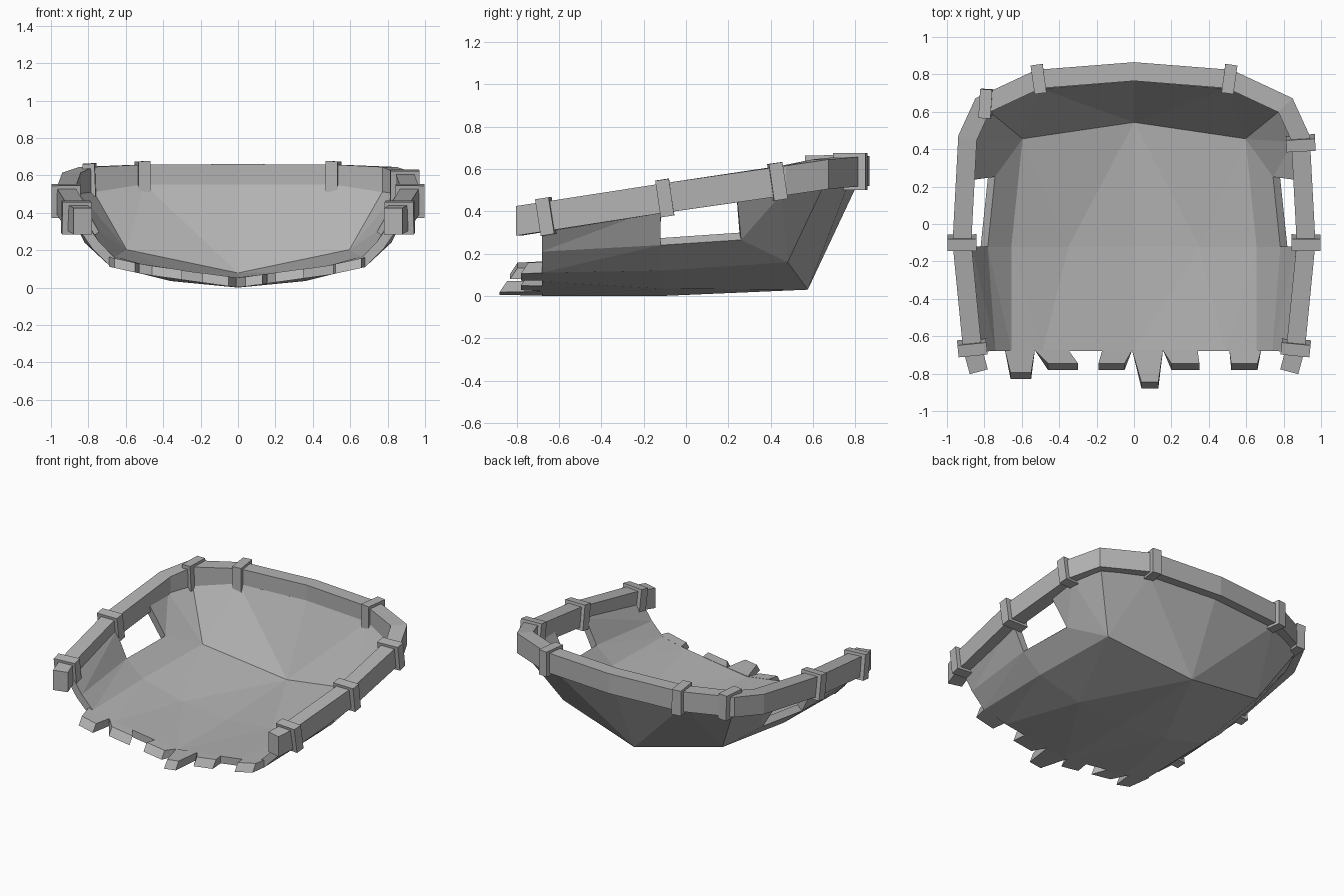
import bpy, bmesh
from mathutils import Vector, Matrix

if "Cube" in bpy.data.objects:
    bpy.data.objects.remove(bpy.data.objects["Cube"], do_unlink=True)

grey = bpy.data.materials.new("weathered_grey")
grey.use_nodes = True
colour = (0.45, 0.45, 0.45, 1)
grey.diffuse_color = colour
grey.node_tree.nodes["Principled BSDF"].inputs["Base Color"].default_value = colour


def make(name, bm):
    bmesh.ops.recalc_face_normals(bm, faces=bm.faces)
    mesh = bpy.data.meshes.new(name)
    bm.to_mesh(mesh)
    bm.free()
    mesh.materials.append(grey)
    ob = bpy.data.objects.new(name, mesh)
    bpy.context.collection.objects.link(ob)
    return ob


# Hull shell: named points of one half, mirrored, then thickened inwards
P = {
    "keel_front": (0, -0.68, 0), "keel_mid": (0, -0.12, 0), "keel_back": (0, 0.575, 0.03),
    "floor_front": (0.5, -0.68, 0.07), "floor_mid": (0.36, -0.12, 0.035),
    "chine_front": (0.68, -0.68, 0.11), "chine_mid": (0.68, -0.12, 0.12),
    "chine_back": (0.62, 0.48, 0.16),
    "side_front": (0.78, -0.68, 0.21), "side_mid": (0.82, -0.12, 0.24),
    "side_back": (0.78, 0.26, 0.265),
    "top_front": (0.87, -0.68, 0.34), "top_mid": (0.91, -0.12, 0.42),
    "top_back": (0.9, 0.24, 0.47), "top_bend": (0.89, 0.45, 0.48),
    "top_corner": (0.81, 0.64, 0.5), "stern_side": (0.51, 0.765, 0.525),
    "stern_mid": (0, 0.81, 0.53),
}
FACES = [
    "keel_front floor_front floor_mid", "keel_front floor_mid keel_mid",
    "keel_mid floor_mid keel_back", "floor_front chine_front chine_mid",
    "floor_front chine_mid floor_mid", "floor_mid chine_mid chine_back",
    "floor_mid chine_back keel_back", "chine_front side_front side_mid",
    "chine_front side_mid chine_mid", "side_front top_front top_mid",
    "side_front top_mid side_mid", "chine_mid side_mid side_back",
    "chine_mid side_back chine_back", "side_back top_back top_bend",
    "side_back top_bend chine_back", "chine_back top_bend top_corner",
    "chine_back top_corner stern_side", "chine_back stern_side keel_back",
    "keel_back stern_side stern_mid",
]
bm = bmesh.new()
for s in (1, -1):
    v = {n: bm.verts.new((s * p[0], p[1], p[2])) for n, p in P.items()}
    for f in FACES:
        names = f.split() if s == 1 else f.split()[::-1]
        bm.faces.new([v[n] for n in names])
bmesh.ops.remove_doubles(bm, verts=bm.verts, dist=0.0005)
hull = make("hull_shell", bm)
# make the keel face outwards so that the thickness grows inwards
if min(hull.data.polygons, key=lambda f: f.center.z).normal.z > 0:
    hull.data.flip_normals()
mod = hull.modifiers.new("thickness", "SOLIDIFY")
mod.thickness = 0.05
mod.offset = -1
mod.use_even_offset = True


# Broken plank ends along the open front edge
def floor_z(x):
    x = abs(x)
    return x * 0.14 if x < 0.5 else 0.07 + (x - 0.5) * 0.22


# base left, base right, tip left, tip right, tip y
TEETH = [
    (-0.69, -0.53, -0.66, -0.55, -0.83), (-0.53, -0.35, -0.46, -0.30, -0.78),
    (-0.17, -0.01, -0.19, -0.05, -0.78), (-0.01, 0.155, 0.04, 0.13, -0.88),
    (0.155, 0.34, 0.20, 0.35, -0.78), (0.51, 0.68, 0.52, 0.66, -0.78),
]
bm = bmesh.new()
for a, b, c, d, y in TEETH:
    rings = []
    for lift, back in ((0, 0), (0.052, 0.035)):
        rings.append([bm.verts.new((x, yy, floor_z(x) + lift)) for x, yy in
                      ((a, -0.675), (b, -0.675), (d, y + back), (c, y + back))])
    low, high = rings
    bm.faces.new(low[::-1])
    bm.faces.new(high)
    for i in range(4):
        j = (i + 1) % 4
        bm.faces.new((low[i], low[j], high[j], high[i]))
make("broken_planks", bm)

# Rail: rectangular section swept with mitred corners
half = [(0.83, -0.79, 0.355), (0.865, -0.66, 0.375), (0.92, -0.1, 0.463),
        (0.89, 0.46, 0.545), (0.81, 0.635, 0.575), (0.51, 0.775, 0.588)]
path = [Vector(p) for p in half] + [Vector((0, 0.815, 0.59))]
path += [Vector((-x, y, z)) for x, y, z in half[::-1]]
W, H = 0.05, 0.07
bm = bmesh.new()
prev = None
for i, p in enumerate(path):
    ins = (p - path[max(i - 1, 0)]).to_2d()
    outs = (path[min(i + 1, len(path) - 1)] - p).to_2d()
    ins = (ins if ins.length else outs).normalized()
    outs = (outs if outs.length else ins).normalized()
    t = (ins + outs).normalized()
    n = Vector((t.y, -t.x, 0)) * (W / max(t.dot(ins), 0.5))
    up = Vector((0, 0, H))
    ring = [bm.verts.new(q) for q in (p + n + up, p - n + up, p - n - up, p + n - up)]
    if prev:
        for k in range(4):
            m = (k + 1) % 4
            bm.faces.new((prev[k], prev[m], ring[m], ring[k]))
    if i in (0, len(path) - 1):
        bm.faces.new(ring)
    prev = ring
make("rail", bm)


# Clamps: boxes around the rail, turned along it
def clamp(name, seg, t, side, turn=0):
    a, b = path[seg], path[seg + 1]
    d = (b - a).normalized()
    n = d.cross(Vector((0, 0, 1))).normalized()
    up = n.cross(d)
    m = Matrix((d, n, up)).transposed() @ Matrix.Rotation(turn, 3, "Z")
    pos = a.lerp(b, t)
    bm = bmesh.new()
    bmesh.ops.create_cube(bm, size=1)
    for v in bm.verts:
        q = m @ Vector((v.co.x * 0.065, v.co.y * 0.155, v.co.z * 0.175)) + pos
        v.co = (q.x * side, q.y, q.z)
    make(name, bm)


for label, s in (("left", 1), ("right", -1)):
    clamp("front_clamp_" + label, 1, 0, s)
    clamp("middle_clamp_" + label, 2, 0, s, 0.06)
    clamp("stern_clamp_" + label, 5, 0, s, 0.06)
clamp("side_clamp_left", 2, 0.95, 1)
clamp("corner_clamp_right", 4, 0.06, -1, -0.5)
